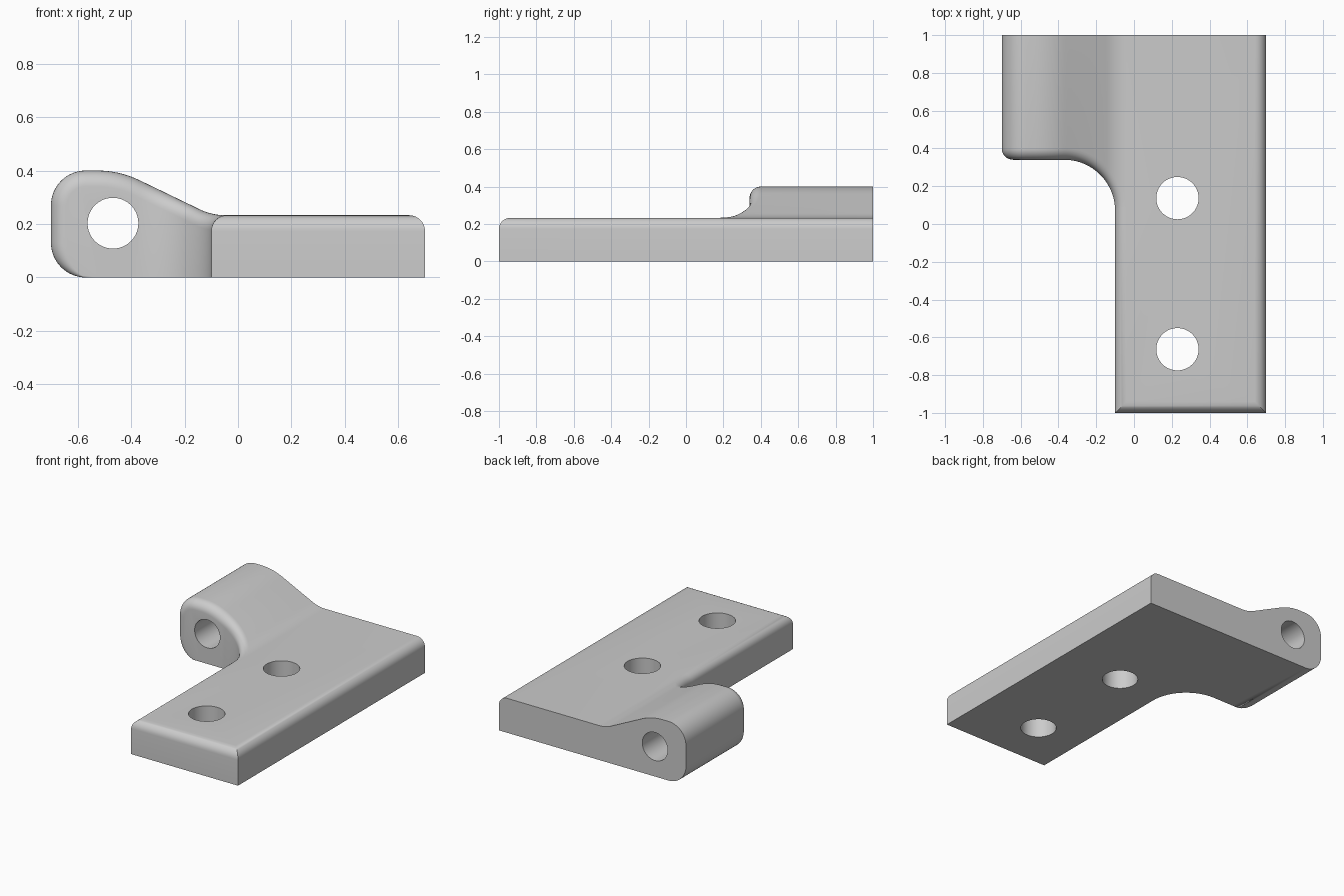
import bpy, bmesh
from math import sin, cos, pi, sqrt, radians, tan
from mathutils import Matrix

cube = bpy.data.objects.get("Cube")
if cube:
    bpy.data.objects.remove(cube, do_unlink=True)

grey = bpy.data.materials.new("plain grey")
grey.use_nodes = True
colour = (0.6, 0.6, 0.6, 1)
grey.diffuse_color = colour
grey.node_tree.nodes["Principled BSDF"].inputs["Base Color"].default_value = colour

# Main sizes
LEFT, RIGHT, EDGE = -0.7, 0.7, -0.1      # knuckle side, plate sides
FRONT, BACK, STEP = -1.0, 1.0, 0.34      # plate ends, knuckle front
TOP, PLATE = 0.4, 0.233                  # knuckle and plate heights
CORNER, FILLET, INNER = 0.13, 0.06, 0.27
SEG = 8
SLOPE = radians(25.8)
CREST, CREST_X = 0.36, -0.526            # rounding at the top of the ramp
FOOT, FOOT_X = 0.218, -0.048             # rounding at the foot of the ramp


def height(x):
    """Height and slope of the knuckle's ramp at x."""
    if x <= CREST_X:
        return TOP, 0
    if x < CREST_X + CREST * sin(SLOPE):
        d = x - CREST_X
        root = sqrt(CREST**2 - d * d)
        return TOP - CREST + root, -d / root
    if x >= FOOT_X:
        return PLATE, 0
    if x > FOOT_X - FOOT * sin(SLOPE):
        d = FOOT_X - x
        root = sqrt(FOOT**2 - d * d)
        return PLATE + FOOT - root, -d / root
    x0 = FOOT_X - FOOT * sin(SLOPE)
    return PLATE + FOOT * (1 - cos(SLOPE)) + (x0 - x) * tan(SLOPE), -tan(SLOPE)


def on_ramp(x, y, g):
    z, slope = height(x)
    return (x, y, z - g * sqrt(1 + slope**2))


def fillet_column(place, radius=FILLET):
    """Points across the rounded rim; place takes inset and drop."""
    angles = [pi / 2 * k / SEG for k in range(SEG + 1)]
    return [place(radius * (1 - cos(a)), radius * (1 - sin(a))) for a in angles]


columns = []
# Rim around the knuckle's outer corners, fading out at the underside
ARC = 16
cx = LEFT + CORNER
for cz, start in ((CORNER, -pi / 2), (TOP - CORNER, -pi)):
    for i in range(ARC + 1):
        a = start - pi / 2 * i / ARC
        r = FILLET * sin(pi / 2 * i / ARC) if cz == CORNER else FILLET
        columns.append(fillet_column(
            lambda e, g: (cx + (CORNER - g) * cos(a), STEP + e,
                          cz + (CORNER - g) * sin(a)), r))
columns.append(fillet_column(lambda e, g: on_ramp(CREST_X, STEP + e, g)))
last_cap = len(columns) - 1

# Rim along the step and round the inner corner
ax, ay = EDGE - INNER, STEP - INNER
for i in range(1, 9):
    x = CREST_X + (ax - CREST_X) * i / 8
    columns.append(fillet_column(lambda e, g: on_ramp(x, STEP + e, g)))
for i in range(1, 33):
    a = pi / 2 * (1 - i / 32)
    columns.append(fillet_column(
        lambda e, g: on_ramp(ax + (INNER + e) * cos(a), ay + (INNER + e) * sin(a), g)))
last_ramp = len(columns) - 1

# Rim round the plate, mitred at its front corners
columns.append(fillet_column(lambda e, g: (EDGE + e, FRONT + e, PLATE - g)))
columns.append(fillet_column(lambda e, g: (RIGHT - e, FRONT + e, PLATE - g)))
columns.append(fillet_column(lambda e, g: (RIGHT - e, BACK, PLATE - g)))

bm = bmesh.new()
rim = [[bm.verts.new(p) for p in col] for col in columns]
rear = [bm.verts.new((c[-1][0], BACK, c[-1][2])) for c in columns[:last_ramp + 1]]
base = [bm.verts.new((c[0][0], c[0][1], 0)) for c in columns[last_cap:]]

for i in range(len(rim) - 1):
    a, b = rim[i], rim[i + 1]
    for k in range(SEG):
        bm.faces.new((a[k], b[k], b[k + 1], a[k + 1]))
    if i < last_ramp:
        bm.faces.new((a[-1], b[-1], rear[i + 1], rear[i]))
    if i >= last_cap:
        j = i - last_cap
        bm.faces.new((base[j], base[j + 1], b[0], a[0]))

# Flat faces: plate top, knuckle front, back and underside
bm.faces.new([rear[-1]] + [c[-1] for c in rim[last_ramp:]])
bm.faces.new([c[0] for c in rim[:last_cap + 1]] + [base[0]])
bm.faces.new(rear + rim[-1][::-1] + [base[-1]])
bm.faces.new([rim[0][0]] + base + [rear[0]])
bmesh.ops.remove_doubles(bm, verts=bm.verts, dist=1e-5)
bmesh.ops.recalc_face_normals(bm, faces=bm.faces)


def make_object(name, mesh_data):
    mesh = bpy.data.meshes.new(name)
    mesh_data.to_mesh(mesh)
    mesh_data.free()
    obj = bpy.data.objects.new(name, mesh)
    bpy.context.collection.objects.link(obj)
    mesh.materials.append(grey)
    return obj


hinge = make_object("hinge_leaf", bm)

# Pin bore and two screw holes
holes = [("pin_bore", 0.095, (-0.468, 0.6, 0.203), Matrix.Rotation(pi / 2, 4, "X")),
         ("rear_screw_hole", 0.112, (0.23, 0.137, 0.1), Matrix()),
         ("front_screw_hole", 0.112, (0.23, -0.663, 0.1), Matrix())]
for name, radius, centre, turn in holes:
    cut = bmesh.new()
    bmesh.ops.create_cone(cut, cap_ends=True, segments=64, radius1=radius,
                          radius2=radius, depth=1.4,
                          matrix=Matrix.Translation(centre) @ turn)
    cutter = make_object(name + "_cutter", cut)
    cutter.hide_render = True
    cutter.hide_set(True)
    mod = hinge.modifiers.new(name, "BOOLEAN")
    mod.operation = "DIFFERENCE"
    mod.solver = "EXACT"
    mod.object = cutter

# Apply the cuts, remove the cutters, shade smooth with sharp edges kept
bpy.ops.object.select_all(action="DESELECT")
hinge.select_set(True)
bpy.context.view_layer.objects.active = hinge
for mod in list(hinge.modifiers):
    cutter = mod.object
    bpy.ops.object.modifier_apply(modifier=mod.name)
    bpy.data.objects.remove(cutter, do_unlink=True)
bpy.ops.object.shade_smooth_by_angle(angle=radians(30))
